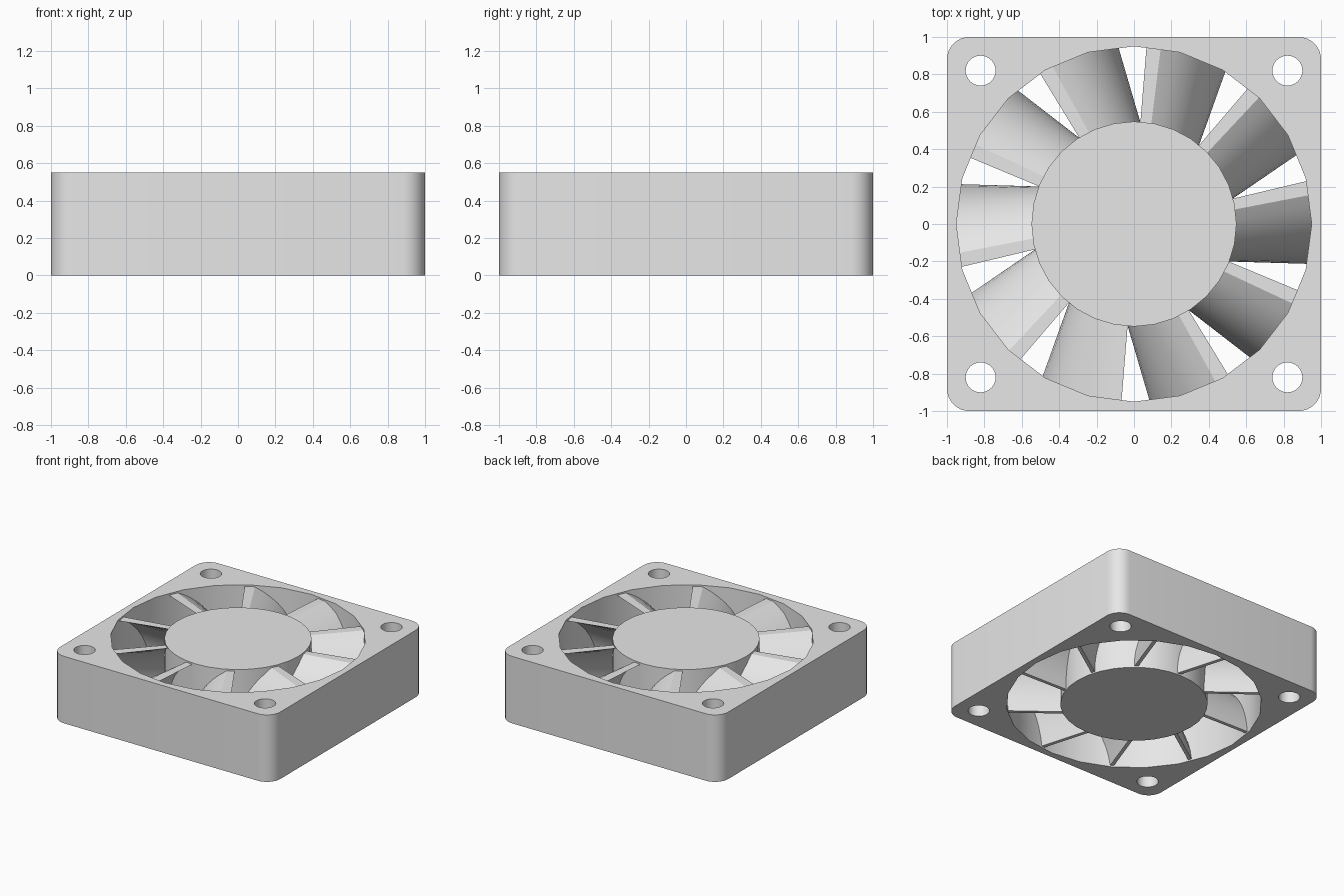
import bpy, bmesh, math
from mathutils import Vector, Matrix

cube = bpy.data.objects.get("Cube")
if cube:
    bpy.data.objects.remove(cube, do_unlink=True)

HEIGHT = 0.55
HUB_R, BORE_R = 0.548, 0.95
BLADES = 10

grey = bpy.data.materials.new("light_grey")
grey.use_nodes = True
grey.diffuse_color = (0.8, 0.8, 0.8, 1)
grey.node_tree.nodes["Principled BSDF"].inputs["Base Color"].default_value = (0.8, 0.8, 0.8, 1)


def activate(ob):
    bpy.ops.object.select_all(action='DESELECT')
    ob.select_set(True)
    bpy.context.view_layer.objects.active = ob


def finish(ob):
    """Weld, orient, colour and shade a mesh object."""
    bm = bmesh.new()
    bm.from_mesh(ob.data)
    bmesh.ops.remove_doubles(bm, verts=bm.verts, dist=1e-4)
    bmesh.ops.recalc_face_normals(bm, faces=bm.faces)
    bm.to_mesh(ob.data)
    bm.free()
    ob.data.materials.clear()
    ob.data.materials.append(grey)
    activate(ob)
    bpy.ops.object.shade_smooth_by_angle(angle=math.radians(30))


def arc(cx, cy, r, start, sweep, steps):
    return [(cx + r * math.cos(start + sweep * i / steps),
             cy + r * math.sin(start + sweep * i / steps)) for i in range(steps + 1)]


def circle(cx, cy, r, n):
    return arc(cx, cy, r, 0, math.tau, n)[:-1]


# Frame: rounded square plate with a large bore and four screw holes
CORNER = 0.12
outline = []
for k, (sx, sy) in enumerate([(1, 1), (-1, 1), (-1, -1), (1, -1)]):
    c = 1 - CORNER
    outline += arc(sx * c, sy * c, CORNER, k * math.pi / 2, math.pi / 2, 8)
loops = [outline, circle(0, 0, BORE_R, 24)]
loops += [circle(sx * 0.82, sy * 0.82, 0.08, 32) for sx in (-1, 1) for sy in (-1, 1)]

curve = bpy.data.curves.new("frame", 'CURVE')
curve.dimensions = '2D'
curve.fill_mode = 'BOTH'
curve.extrude = HEIGHT / 2
for pts in loops:
    spline = curve.splines.new('POLY')
    spline.points.add(len(pts) - 1)
    for p, (x, y) in zip(spline.points, pts):
        p.co = (x, y, 0, 1)
    spline.use_cyclic_u = True
frame = bpy.data.objects.new("frame", curve)
bpy.context.collection.objects.link(frame)
frame.location.z = HEIGHT / 2
activate(frame)
bpy.ops.object.convert(target='MESH')
finish(bpy.context.view_layer.objects.active)

# Hub: plain drum, flush with both frame faces
bpy.ops.mesh.primitive_cylinder_add(vertices=32, radius=HUB_R, depth=HEIGHT,
                                    location=(0, 0, HEIGHT / 2))
hub = bpy.context.object
hub.name = "hub"
finish(hub)

# Blades: curved section lofted from the hub to the bore wall
Z_TOP, Z_BOTTOM = 0.537, 0.012
STEPS = 10


def bowed(y_top, y_bottom, bow):
    """Curve falling from top to bottom, flat at the top and steep below."""
    a, b = Vector((y_top, Z_TOP)), Vector((y_bottom, Z_BOTTOM))
    d = b - a
    normal = Vector((d.y, -d.x))
    return [a.lerp(b, i / STEPS) + normal * 4 * bow * (i / STEPS) * (1 - i / STEPS)
            for i in range(STEPS + 1)]


def section(r, top_front, top_back, bottom_front, bottom_back):
    pts = bowed(top_front, bottom_front, 0.14) + bowed(top_back, bottom_back, 0.15)[::-1]
    return [Vector((math.sqrt(r * r - p.x ** 2), p.x, p.y)) for p in pts]


inner = section(0.53, 0.075, 0.132, -0.20, -0.172)
outer = section(0.953, 0.155, 0.23, -0.213, -0.185)

bm = bmesh.new()
for k in range(BLADES):
    turn = Matrix.Rotation(math.tau * k / BLADES, 3, 'Z')
    vi = [bm.verts.new(turn @ p) for p in inner]
    vo = [bm.verts.new(turn @ p) for p in outer]
    n = len(vi)
    for i in range(n):
        j = (i + 1) % n
        bm.faces.new((vi[i], vi[j], vo[j], vo[i]))
    # End caps as strips across the section
    for ring in (vi, vo):
        for i in range(STEPS):
            bm.faces.new((ring[i], ring[i + 1], ring[n - 2 - i], ring[n - 1 - i]))
mesh = bpy.data.meshes.new("fan_blades")
bm.to_mesh(mesh)
bm.free()
blades = bpy.data.objects.new("fan_blades", mesh)
bpy.context.collection.objects.link(blades)
finish(blades)
